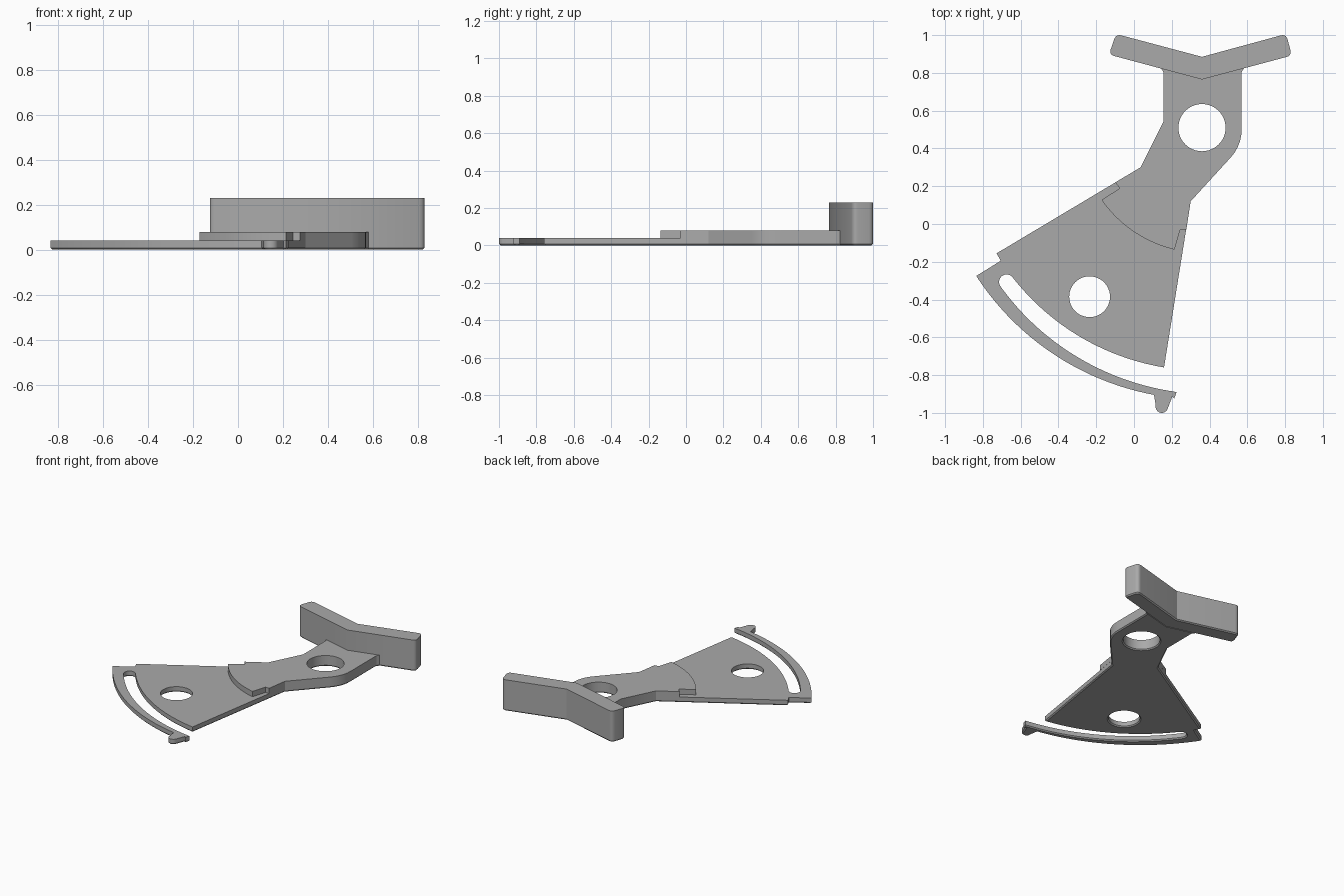
import bpy, bmesh
from math import radians, cos, sin, pi
from mathutils import Vector

cube = bpy.data.objects.get("Cube")
if cube:
    bpy.data.objects.remove(cube)

grey = bpy.data.materials.new("plain grey")
grey.use_nodes = True
COLOR = (0.40, 0.40, 0.40, 1)
grey.diffuse_color = COLOR
grey.node_tree.nodes["Principled BSDF"].inputs["Base Color"].default_value = COLOR

PIVOT = Vector((0.36, 0.51))


def arc(center, r0, r1, a0, a1, n):
    """Points on an arc in degrees; the radius may taper from r0 to r1."""
    pts = []
    for i in range(n + 1):
        t = i / n
        a, r = radians(a0 + (a1 - a0) * t), r0 + (r1 - r0) * t
        pts.append(Vector((center[0] + r * cos(a), center[1] + r * sin(a))))
    return pts


def points(*pairs):
    return [Vector(p) for p in pairs]


def rounded(pts, radii, n=5):
    """Round each polygon corner that has a radius (used as the cut length)."""
    out = []
    for i, p in enumerate(pts):
        r = radii[i]
        if not r:
            out.append(p)
            continue
        a = p + (pts[i - 1] - p).normalized() * r
        b = p + (pts[(i + 1) % len(pts)] - p).normalized() * r
        for k in range(n + 1):
            t = k / n
            out.append(a * (1 - t) ** 2 + p * 2 * t * (1 - t) + b * t * t)
    return out


def offset(loop, d):
    """Move a loop towards its left side, which is the material."""
    out = []
    for i, p in enumerate(loop):
        u = (p - loop[i - 1]).normalized()
        v = (loop[(i + 1) % len(loop)] - p).normalized()
        m, n = Vector((-u.y, u.x)), Vector((-v.y, v.x))
        out.append(p + (m + n) * d / max(0.5, 1 + m.dot(n)))
    return out


def prism(name, loops, z0, z1, chamfer=0.0):
    """Solid from an outline and its holes, with a chamfered underside."""
    bm = bmesh.new()
    caps = ([], [])
    for loop in loops:
        levels = [(loop, z0 + chamfer), (loop, z1)]
        if chamfer:
            levels.insert(0, (offset(loop, chamfer), z0))
        rings = [[bm.verts.new((p.x, p.y, z)) for p in pts] for pts, z in levels]
        n = len(loop)
        for low, high in zip(rings, rings[1:]):
            for i in range(n):
                j = (i + 1) % n
                bm.faces.new((low[i], low[j], high[j], high[i]))
        for cap, ring in zip(caps, (rings[0], rings[-1])):
            cap += [bm.edges.get((ring[i], ring[(i + 1) % n])) for i in range(n)]
    for cap in caps:
        bmesh.ops.triangle_fill(bm, use_beauty=True, use_dissolve=False, edges=cap)
    bmesh.ops.recalc_face_normals(bm, faces=bm.faces)
    mesh = bpy.data.meshes.new(name)
    bm.to_mesh(mesh)
    bm.free()
    mesh.materials.append(grey)
    obj = bpy.data.objects.new(name, mesh)
    bpy.context.collection.objects.link(obj)
    bpy.ops.object.select_all(action="DESELECT")
    obj.select_set(True)
    bpy.context.view_layer.objects.active = obj
    bpy.ops.object.shade_smooth_by_angle(angle=radians(30))


# Shared outline of the arm, from the right waist round to the left waist
arm = (points((0.30, 0.12), (0.51, 0.35))
       + rounded(points((0.51, 0.35), (0.57, 0.415), (0.57, 0.52)), (0, 0.088, 0))[1:]
       + points((0.57, 0.805), (0.585, 0.83), (0.36, 0.775), (0.14, 0.83), (0.155, 0.805),
                (0.155, 0.54), (0.035, 0.30)))
arm_hole = arc(PIVOT, 0.125, 0.125, 360, 0, 48)[:-1]
fan_hole = arc((-0.235, -0.385), 0.108, 0.108, 360, 0, 48)[:-1]

# Thin base: fan sector, curved slot, tapering spring strip and hooked tip
slot_center = arc(PIVOT, 1.318, 1.318, 218.3, 218.3, 1)[0]
base = (arc(PIVOT, 1.43, 1.437, 213.3, 259.8, 40)
        + points((0.115, -0.96))
        + arc((0.147, -0.967), 0.033, 0.033, 190, 335, 8)
        + points((0.203, -0.913), (0.213, -0.925), (0.225, -0.89))
        + arc(PIVOT, 1.405, 1.358, 263.8, 218.3, 40)
        + arc(slot_center, 0.04, 0.04, 218.3, 38.3, 12)[1:-1]
        + arc(PIVOT, 1.278, 1.285, 218.3, 261, 36)
        + arm
        + points((-0.727, -0.155), (-0.706, -0.195)))
prism("fan_base", [base, arm_hole, fan_hole], 0, 0.04, 0.008)

# Raised upper layer of the arm, ending in a stepped arc over the fan
raised = (points((-0.10, 0.22), (-0.075, 0.19))
          + arc(PIVOT, 0.655, 0.662, 215.8, 257.3, 24)
          + points((0.245, -0.03), (0.277, -0.03))
          + arm)
prism("raised_arm", [raised, arm_hole], 0.04, 0.08)

# Tall bent bar across the end of the arm
bar = rounded(points((0.36, 0.765), (0.836, 0.892), (0.805, 1.006),
                     (0.36, 0.885), (-0.095, 1.006), (-0.133, 0.897)),
              (0, 0.03, 0.03, 0, 0.03, 0.03))
prism("end_bar", [bar], 0, 0.23, 0.008)
